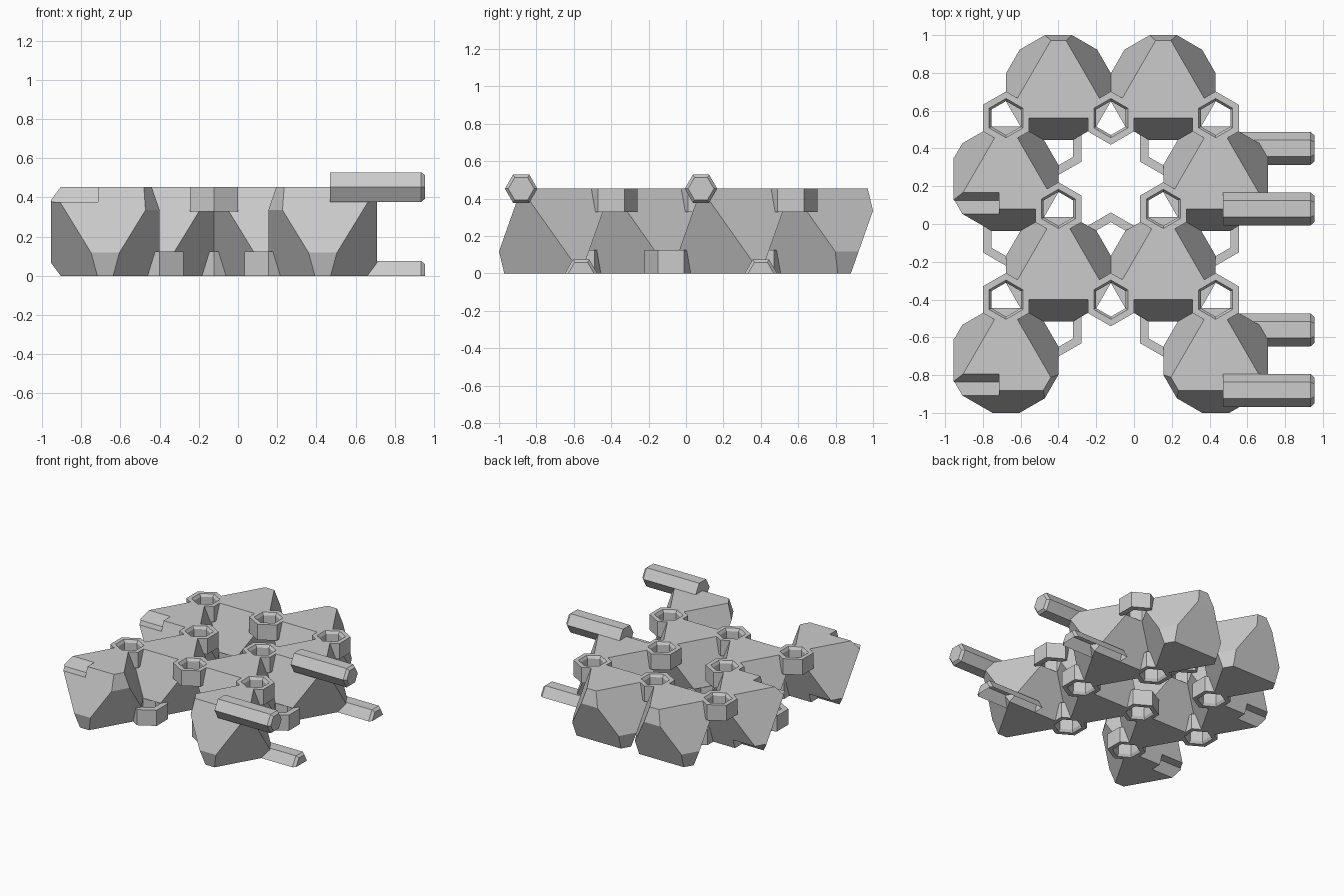
import bpy, bmesh
from math import radians, sin, cos, sqrt
from mathutils import Vector

cube = bpy.data.objects.get("Cube")
if cube:
    bpy.data.objects.remove(cube, do_unlink=True)

EDGE = 0.555                  # octahedron edge
HEIGHT = EDGE * sqrt(2 / 3)   # layer thickness
RADIUS = EDGE / sqrt(3)       # hexagonal outline of a block
ROW = EDGE * sqrt(3) / 2      # row spacing
MID_X = -0.1225
SIDE_X = 1.5 * EDGE           # sockets and pins sit this far from MID_X
COLLAR = 0.125                # depth of the hexagonal collars
PIN_R = 0.087

grey = bpy.data.materials.new("light_grey")
grey.use_nodes = True
grey.diffuse_color = (0.6, 0.6, 0.6, 1)
grey.node_tree.nodes["Principled BSDF"].inputs["Base Color"].default_value = (0.6, 0.6, 0.6, 1)


def finish(bm, name):
    bmesh.ops.recalc_face_normals(bm, faces=bm.faces)
    mesh = bpy.data.meshes.new(name)
    bm.to_mesh(mesh)
    bm.free()
    mesh.materials.append(grey)
    obj = bpy.data.objects.new(name, mesh)
    bpy.context.collection.objects.link(obj)
    return obj


def hex_loft(bm, center, axis, profile, closed=False):
    """Loft hexagons of (offset, radius) along the x or z axis."""
    loops = []
    for t, r in profile:
        loop = []
        for k in range(6):
            a = radians(60 * k + (30 if axis == "z" else 0))
            u, v = r * cos(a), r * sin(a)
            d = Vector((u, v, t)) if axis == "z" else Vector((t, u, v))
            loop.append(bm.verts.new(center + d))
        loops.append(loop)
    pairs = list(zip(loops, loops[1:]))
    if closed:
        pairs.append((loops[-1], loops[0]))
    else:
        bm.faces.new(loops[0])
        bm.faces.new(loops[-1])
    for a, b in pairs:
        for k in range(6):
            n = (k + 1) % 6
            bm.faces.new((a[k], a[n], b[n], b[k]))


def corner(center, angle):
    """Corners at 90, 210 and 330 degrees are on top, the others below."""
    a = radians(angle)
    z = HEIGHT if angle % 120 == 90 else 0
    return Vector((center.x + RADIUS * cos(a), center.y + RADIUS * sin(a), z))


def on_side(p):
    return abs(abs(p.x - MID_X) - SIDE_X) < 0.01


# Block centres: wide and narrow rows alternate
centers = []
for row in range(4):
    half = EDGE if row % 2 == 0 else EDGE / 2
    for s in (-1, 1):
        centers.append(Vector((MID_X + s * half, (row - 1.5) * ROW, 0)))

# Octahedral blocks with trimmed corners
blocks = []
joints = {}
for c in centers:
    bm = bmesh.new()
    for angle in range(30, 390, 60):
        p = corner(c, angle)
        key = (round(p.x, 2), round(p.y, 2), round(p.z, 2))
        joints.setdefault(key, []).append(p)
        if on_side(p):
            bm.verts.new(p)
            continue
        for step, cut in ((-120, 0.145), (-60, 0.26), (60, 0.26), (120, 0.145)):
            bm.verts.new(p.lerp(corner(c, angle + step), cut))
    bmesh.ops.convex_hull(bm, input=bm.verts)
    bmesh.ops.dissolve_limit(bm, angle_limit=radians(1), verts=bm.verts, edges=bm.edges)
    blocks.append(finish(bm, "block"))

# Collars, pins, and the cutters for holes and sockets
cutter = bmesh.new()
for group in joints.values():
    p = group[0]
    inward = -1 if p.z > 0.1 else 1
    if on_side(p) and p.x < 0:
        hex_loft(cutter, p, "x", [(-0.1, PIN_R), (0.24, PIN_R)])
    elif on_side(p):
        bm = bmesh.new()
        hex_loft(bm, p, "x", [(-0.24, PIN_R), (0.225, PIN_R), (0.245, PIN_R - 0.018)])
        if inward > 0:
            cut = bmesh.ops.bisect_plane(bm, geom=bm.verts[:] + bm.edges[:] + bm.faces[:],
                                         plane_co=(0, 0, 0), plane_no=(0, 0, 1), clear_inner=True)
            rim = [e for e in cut["geom_cut"] if isinstance(e, bmesh.types.BMEdge)]
            bmesh.ops.holes_fill(bm, edges=rim)
        finish(bm, "top_pin" if inward < 0 else "bottom_pin")
    elif len(group) > 1 and p.y < 0.8:
        bm = bmesh.new()
        deep = inward * COLLAR
        hex_loft(bm, p, "z", [(0, 0.141), (deep, 0.141), (deep, 0.09),
                              (inward * 0.02, 0.09), (0, 0.104)], closed=True)
        finish(bm, "top_collar" if inward < 0 else "bottom_collar")
        hex_loft(cutter, p, "z", [(deep, 0.105), (-inward * 0.05, 0.105)])

hole_cutter = finish(cutter, "hole_cutter")
hole_cutter.hide_render = True
hole_cutter.hide_viewport = True
hole_cutter.display_type = 'WIRE'
for b in blocks:
    mod = b.modifiers.new("holes", 'BOOLEAN')
    mod.operation = 'DIFFERENCE'
    mod.solver = 'EXACT'
    mod.object = hole_cutter
